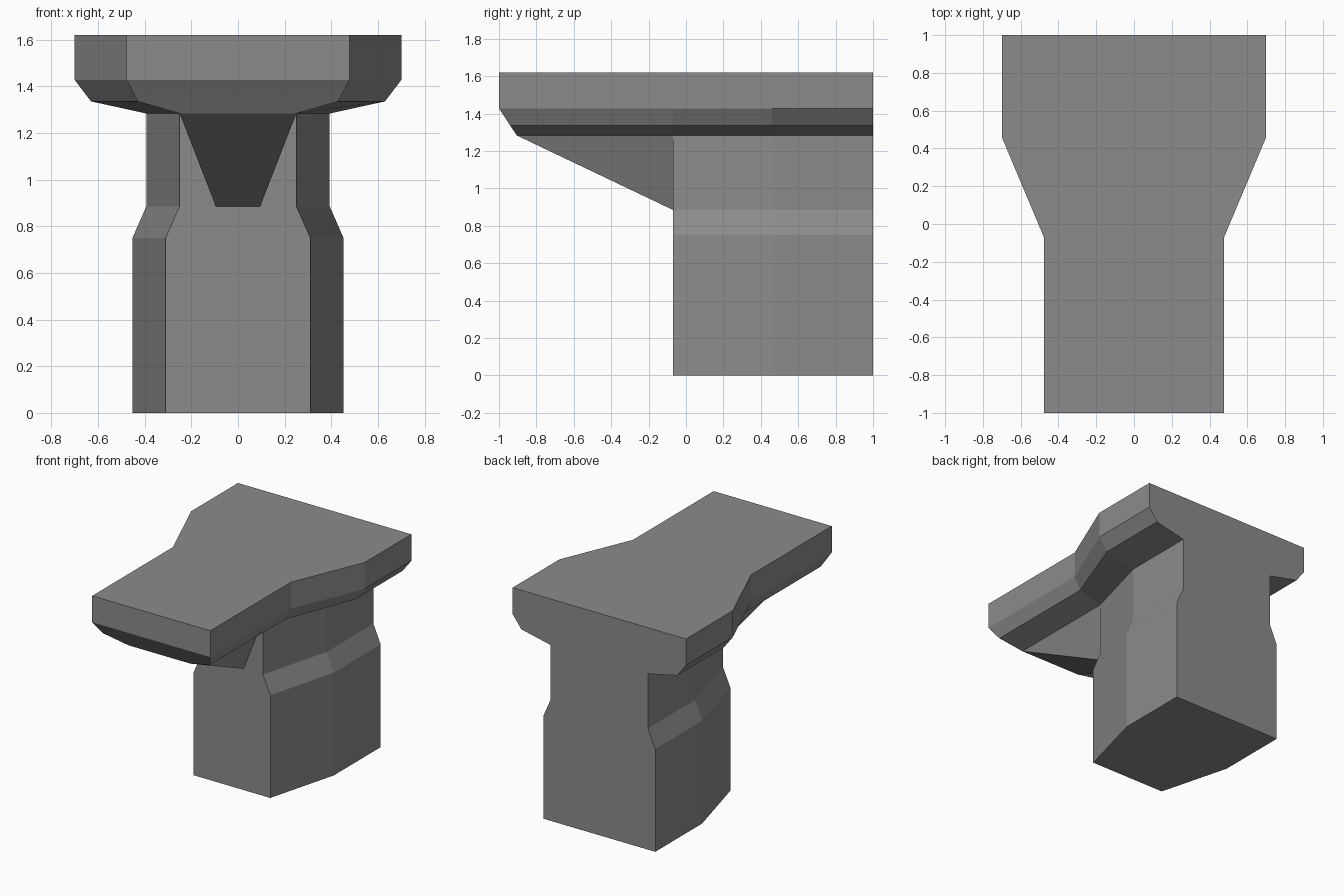
import bpy, bmesh

if "Cube" in bpy.data.objects:
    bpy.data.objects.remove(bpy.data.objects["Cube"])

grey = bpy.data.materials.new("stone_grey")
grey.diffuse_color = (0.26, 0.26, 0.26, 1)
grey.use_nodes = True
grey.node_tree.nodes["Principled BSDF"].inputs["Base Color"].default_value = grey.diffuse_color

Y_BEND, Y_WIDE, Y_BACK = -0.07, 0.46, 1.0


def outline(z, x_front, x_back, y_front):
    """Symmetric plan outline that widens toward the back, counter-clockwise from above."""
    side = [(x_front, y_front)]
    if y_front < Y_BEND:
        side.append((x_front, Y_BEND))
    side += [(x_back, Y_WIDE), (x_back, Y_BACK)]
    return [(x, y, z) for x, y in side] + [(-x, y, z) for x, y in reversed(side)]


def finish(bm, name):
    me = bpy.data.meshes.new(name)
    bm.to_mesh(me)
    bm.free()
    me.materials.append(grey)
    ob = bpy.data.objects.new(name, me)
    bpy.context.collection.objects.link(ob)
    return ob


def loft(name, rings, cap_bottom, cap_top):
    """Skin a stack of outlines from bottom to top."""
    bm = bmesh.new()
    loops = [[bm.verts.new(p) for p in ring] for ring in rings]
    for lo, hi in zip(loops, loops[1:]):
        n = len(lo)
        for i in range(n):
            j = (i + 1) % n
            bm.faces.new((lo[i], lo[j], hi[j], hi[i]))
    if cap_bottom:
        bm.faces.new(loops[0][::-1])
    if cap_top:
        bm.faces.new(loops[-1])
    return finish(bm, name)


# Pillar: wide base, sloped shoulder, narrower neck (open where it meets the slab)
loft("pillar", [
    outline(0.0, 0.31, 0.452, Y_BEND),
    outline(0.75, 0.31, 0.452, Y_BEND),
    outline(0.885, 0.25, 0.393, Y_BEND),
    outline(1.283, 0.25, 0.393, Y_BEND),
], True, False)

# Top slab with two-step chamfered underside
loft("top_slab", [
    outline(1.283, 0.25, 0.393, -0.905),
    outline(1.335, 0.43, 0.63, -0.939),
    outline(1.427, 0.477, 0.70, -1.0),
    outline(1.62, 0.477, 0.70, -1.0),
], False, True)

# Tapered bracket under the overhanging front
bm = bmesh.new()
fl, fr, br, bl, lr, ll = [bm.verts.new(p) for p in (
    (-0.25, -0.905, 1.283), (0.25, -0.905, 1.283),
    (0.25, Y_BEND, 1.283), (-0.25, Y_BEND, 1.283),
    (0.095, Y_BEND, 0.885), (-0.095, Y_BEND, 0.885))]
bm.faces.new((fl, ll, lr, fr))
bm.faces.new((fr, lr, br))
bm.faces.new((fl, bl, ll))
finish(bm, "front_bracket")
